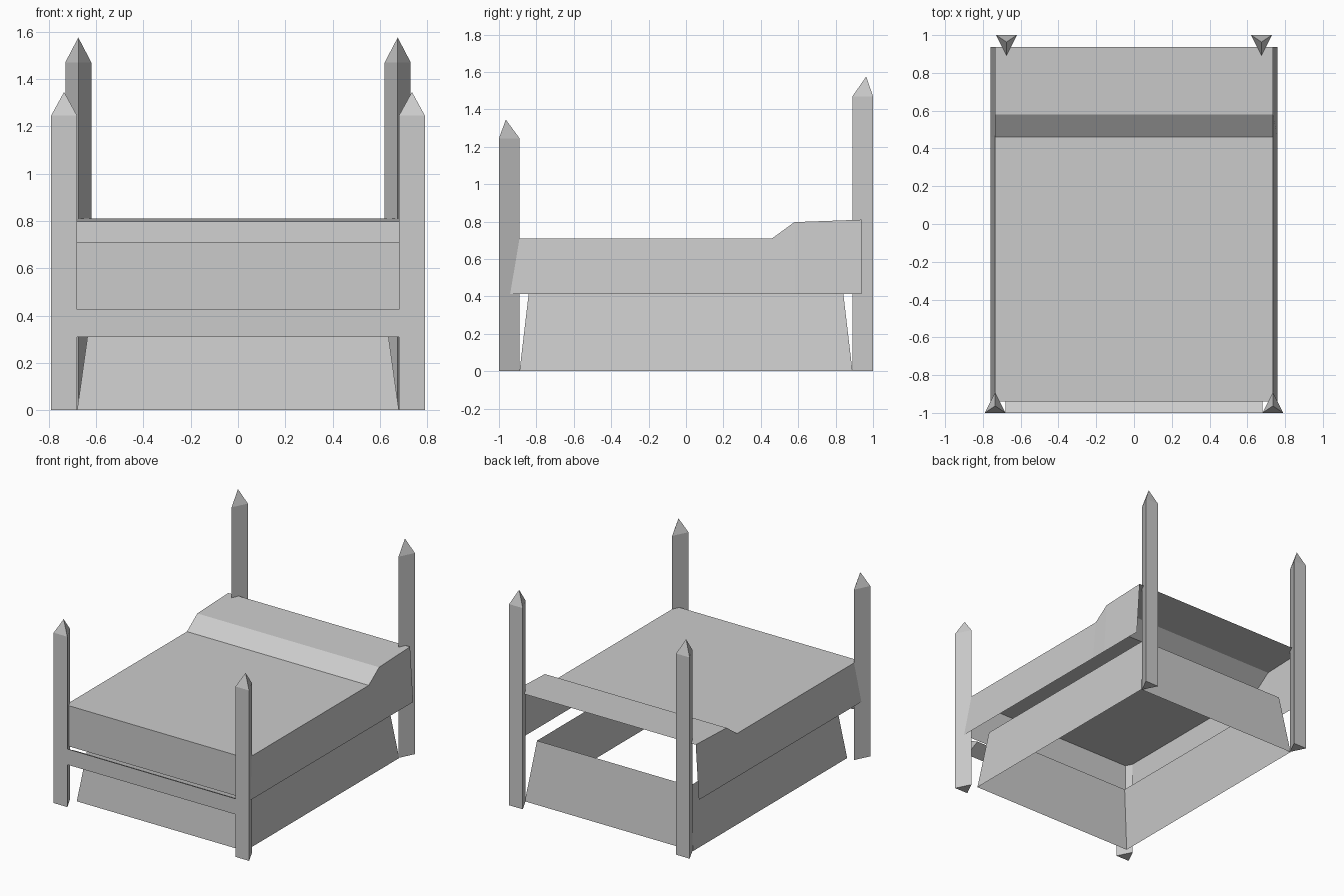
import bpy

if "Cube" in bpy.data.objects:
    bpy.data.objects.remove(bpy.data.objects["Cube"])


def make(name, verts, faces):
    mesh = bpy.data.meshes.new(name)
    mesh.from_pydata(verts, [], faces)
    mesh.update()
    obj = bpy.data.objects.new(name, mesh)
    bpy.context.collection.objects.link(obj)
    return obj


R = 0.055   # half width of post and rail
D = 0.11    # depth of their triangular section


def post(name, x, side, shaft, tip):
    """Three-sided post, flat face outward, with a pointed cap."""
    s = side
    tri = [(x - s * -R, s), (x + s * -R, s), (x, s * (1 - D))]
    verts = [(a, b, z) for z in (0, shaft) for a, b in tri]
    verts.append((x, s * (1 - D / 3), tip))
    faces = [(2, 1, 0)]
    for i in range(3):
        j = (i + 1) % 3
        faces += [(i, j, j + 3, i + 3), (i + 3, j + 3, 6)]
    make(name, verts, faces)


# Four corner posts
for label, m in (("left", -1), ("right", 1)):
    post("front_post_" + label, m * 0.735, -1, 1.245, 1.345)
    post("back_post_" + label, m * 0.675, 1, 1.47, 1.575)

# Foot rail: triangular prism between the front posts
section = [(-1, 0.31), (-1, 0.425), (-1 + D, 0.3675)]
make("foot_rail",
     [(x, y, z) for x in (-0.68, 0.68) for y, z in section],
     [(0, 2, 1), (3, 4, 5), (0, 1, 4, 3), (1, 2, 5, 4), (2, 0, 3, 5)])

# Lower skirt: four sloping panels, open above and below
corners = [(-1, -1), (1, -1), (1, 1), (-1, 1)]
make("lower_skirt",
     [(a * w, b * l, z) for w, l, z in ((0.68, 0.89, 0), (0.618, 0.838, 0.44))
      for a, b in corners],
     [(i, (i + 1) % 4, (i + 1) % 4 + 4, i + 4) for i in range(4)])

# Bed cover: top with raised pillow, flared sides and front; open back and bottom
top = [(-0.94, 0.71), (0.46, 0.71), (0.58, 0.797), (0.937, 0.81)]
n = len(top)
verts = [(m * 0.735, y, z) for m in (-1, 1) for y, z in top]
verts += [(m * 0.76, y, 0.413) for m in (-1, 1) for y, _ in top]
faces = [(0, 2 * n, 3 * n, n)]
for i in range(n - 1):
    faces += [(i, n + i, n + i + 1, i + 1),
              (i, i + 1, 2 * n + i + 1, 2 * n + i),
              (n + i + 1, n + i, 3 * n + i, 3 * n + i + 1)]
make("bed_cover", verts, faces)
